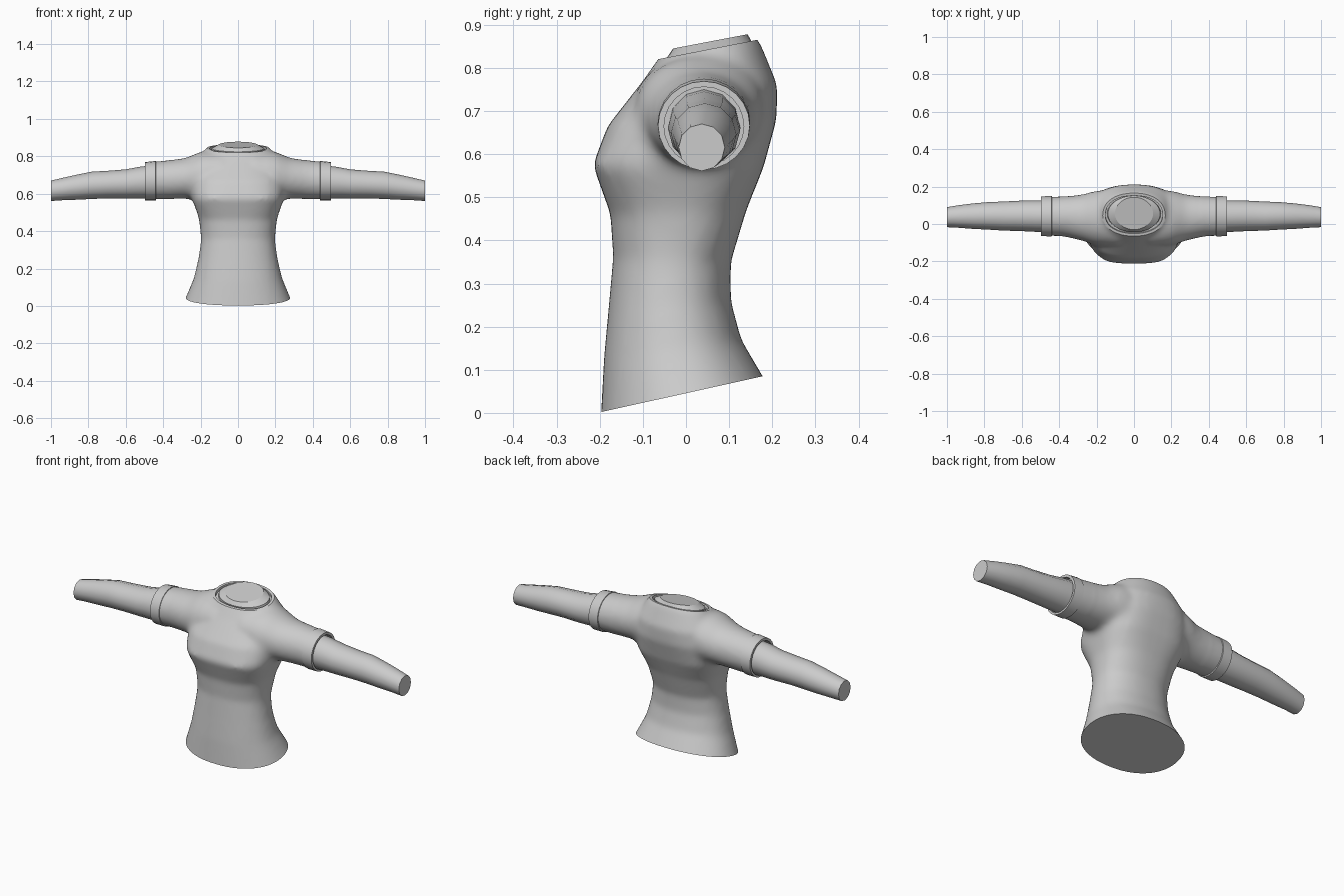
import bpy, bmesh
from math import sin, cos, pi, copysign
from mathutils import Vector

old = bpy.data.objects.get("Cube")
if old:
    bpy.data.objects.remove(old)

grey = bpy.data.materials.new("plain grey")
grey.use_nodes = True
grey.diffuse_color = (0.6, 0.6, 0.6, 1)
grey.node_tree.nodes["Principled BSDF"].inputs["Base Color"].default_value = (0.6, 0.6, 0.6, 1)


def tilted_ring(yf, zf, yb, zb, w, n=2.2, count=48):
    """Rounded cross-section that leans from a front point to a back point."""
    ring = []
    for i in range(count):
        a = 2 * pi * i / count
        sx = copysign(abs(cos(a)) ** (2 / n), cos(a))
        t = 0.5 + 0.5 * copysign(abs(sin(a)) ** (2 / n), sin(a))
        ring.append(Vector((w * sx, yf + (yb - yf) * t, zf + (zb - zf) * t)))
    return ring


def arm_ring(side, x, y0, y1, z0, z1, count):
    """Oval cross-section at a distance x along the arm."""
    return [Vector((side * x,
                    (y0 + y1) / 2 + (y1 - y0) / 2 * cos(2 * pi * i / count),
                    (z0 + z1) / 2 + (z1 - z0) / 2 * sin(2 * pi * i / count)))
            for i in range(count)]


def loft(bm, rings, caps=True):
    loops = [[bm.verts.new(p) for p in ring] for ring in rings]
    for a, b in zip(loops, loops[1:]):
        for i in range(len(a)):
            j = (i + 1) % len(a)
            bm.faces.new((a[i], a[j], b[j], b[i]))
    if caps:
        bm.faces.new(loops[0])
        bm.faces.new(loops[-1])
    bmesh.ops.recalc_face_normals(bm, faces=bm.faces[:])


def make_object(name, bm):
    mesh = bpy.data.meshes.new(name)
    bm.to_mesh(mesh)
    bm.free()
    mesh.materials.append(grey)
    ob = bpy.data.objects.new(name, mesh)
    bpy.context.collection.objects.link(ob)
    return ob


def shade(ob, degrees):
    bpy.ops.object.select_all(action='DESELECT')
    ob.select_set(True)
    bpy.context.view_layer.objects.active = ob
    bpy.ops.object.shade_smooth_by_angle(angle=degrees * pi / 180)


# Shirt body: torso and sleeves, fused into one surface
bm = bmesh.new()
loft(bm, [tilted_ring(*r) for r in (
    (-.20, -.07, .215, .02, .31),
    (-.197, 0, .178, .085, .28),
    (-.19, .13, .128, .17, .236),
    (-.178, .26, .104, .26, .211),
    (-.169, .36, .104, .35, .198),
    (-.175, .46, .14, .47, .208, 2.5),
    (-.216, .575, .18, .57, .245, 3),
    (-.182, .665, .21, .68, .255, 2.6),
    (-.10, .77, .212, .76, .235),
    (-.065, .82, .172, .858, .172),
    (-.03, .87, .13, .91, .12))])
for side in (-1, 1):
    loft(bm, [arm_ring(side, *r, 32) for r in (
        (.08, -.12, .18, .60, .83),
        (.20, -.115, .18, .575, .825),
        (.28, -.09, .158, .572, .792),
        (.38, -.066, .148, .57, .778),
        (.54, -.06, .142, .568, .762))])
shirt = make_object("shirt_body", bm)
remesh = shirt.modifiers.new("fuse", 'REMESH')
remesh.mode = 'VOXEL'
remesh.voxel_size = 0.012
fused = bpy.data.meshes.new_from_object(
    shirt.evaluated_get(bpy.context.evaluated_depsgraph_get()))
shirt.modifiers.clear()

# Soften the surface, more around the shoulder joints
bm = bmesh.new()
bm.from_mesh(fused)
for step in range(14):
    verts = [v for v in bm.verts if step < 5 or .17 < abs(v.co.x) < .36]
    bmesh.ops.smooth_vert(bm, verts=verts, factor=.5,
                          use_axis_x=True, use_axis_y=True, use_axis_z=True)

# Crisp cuts at the hem, sleeve ends and collar
collar_up = Vector((0, -.045, .23)).normalized()
collar_at = Vector((0, .05, .8425))
for co, no in (((0, -.197, .002), (0, .083, -.375)),
               ((.47, 0, 0), (1, 0, 0)),
               ((-.47, 0, 0), (-1, 0, 0)),
               (collar_at, collar_up)):
    cut = bmesh.ops.bisect_plane(bm, geom=bm.verts[:] + bm.edges[:] + bm.faces[:],
                                 plane_co=co, plane_no=no, clear_outer=True)
    rim = [e for e in cut["geom_cut"] if isinstance(e, bmesh.types.BMEdge)]
    cap = bmesh.ops.contextual_create(bm, geom=rim)["faces"]

# Collar opening: narrow rim and a shallow recess
bmesh.ops.inset_region(bm, faces=cap, thickness=.014)
bmesh.ops.inset_region(bm, faces=cap, thickness=.001, depth=-.015)
bm.to_mesh(shirt.data)
bm.free()
shade(shirt, 35)

# Neck stump leaning with the collar
bm = bmesh.new()
loft(bm, [tilted_ring(*r, 2, 32) for r in (
    (-.04, .80, .15, .84, .145),
    (-.044, .824, .152, .861, .14),
    (-.03, .845, .143, .878, .102))])
shade(make_object("neck", bm), 20)

for side, word in ((1, "left"), (-1, "right")):
    # Cuff band with an open end
    bm = bmesh.new()
    loft(bm, [arm_ring(side, *r, 24) for r in (
        (.435, -.052, .138, .58, .756),
        (.44, -.066, .149, .564, .775),
        (.496, -.065, .148, .564, .769),
        (.496, -.051, .134, .574, .756),
        (.46, -.051, .134, .574, .756))], caps=False)
    shade(make_object(word + "_cuff", bm), 35)

    # Tapering forearm
    bm = bmesh.new()
    loft(bm, [arm_ring(side, *r, 12) for r in (
        (.45, -.042, .126, .574, .752),
        (.52, -.042, .126, .575, .745),
        (.60, -.038, .125, .574, .73),
        (.70, -.035, .12, .575, .722),
        (.78, -.03, .117, .572, .718),
        (.86, -.026, .11, .568, .702),
        (.94, -.02, .1, .565, .684),
        (1, -.017, .09, .561, .67))])
    shade(make_object(word + "_arm", bm), 35)
